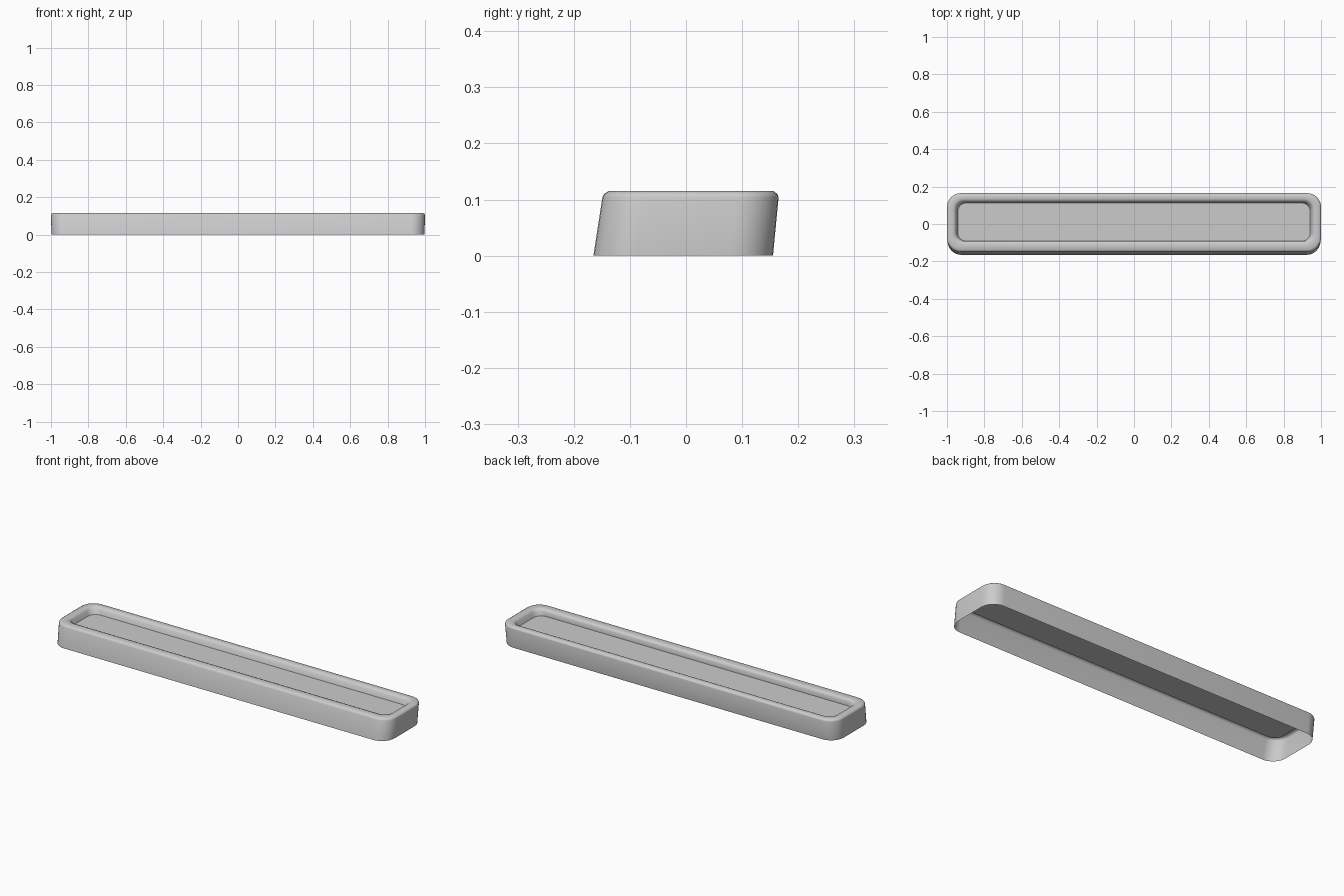
import bpy, bmesh, math

if "Cube" in bpy.data.objects:
    bpy.data.objects.remove(bpy.data.objects["Cube"])


def rounded_loop(bm, hx, y0, y1, z, r, seg=8):
    """Rounded rectangle ring of vertices at height z."""
    verts = []
    corners = [(hx - r, y1 - r, 0), (-hx + r, y1 - r, 90),
               (-hx + r, y0 + r, 180), (hx - r, y0 + r, 270)]
    for cx, cy, start in corners:
        for i in range(seg + 1):
            a = math.radians(start + 90 * i / seg)
            verts.append(bm.verts.new((cx + r * math.cos(a), cy + r * math.sin(a), z)))
    return verts


# Cross-section of the leaning shell: half length, front y, back y, height, corner radius
sections = [
    (0.997, -0.165, 0.155, 0.000, 0.075),  # open bottom edge
    (1.000, -0.149, 0.165, 0.104, 0.075),  # top of outer wall
    (0.998, -0.146, 0.163, 0.110, 0.073),  # rounded rim
    (0.990, -0.138, 0.156, 0.115, 0.066),
    (0.966, -0.108, 0.133, 0.115, 0.052),
    (0.957, -0.097, 0.125, 0.111, 0.047),
    (0.952, -0.092, 0.119, 0.104, 0.045),  # top of recess wall
    (0.942, -0.092, 0.112, 0.080, 0.045),  # recessed floor edge
]

bm = bmesh.new()
rings = [rounded_loop(bm, *s) for s in sections]
for a, b in zip(rings, rings[1:]):
    n = len(a)
    for i in range(n):
        j = (i + 1) % n
        bm.faces.new((a[i], a[j], b[j], b[i]))
# Recessed floor panel
bm.faces.new(rings[-1])

mesh = bpy.data.meshes.new("tray_shell")
bm.to_mesh(mesh)
bm.free()
tray = bpy.data.objects.new("tray_shell", mesh)
bpy.context.collection.objects.link(tray)
bpy.context.view_layer.objects.active = tray
tray.select_set(True)
bpy.ops.object.shade_smooth_by_angle(angle=math.radians(40))
